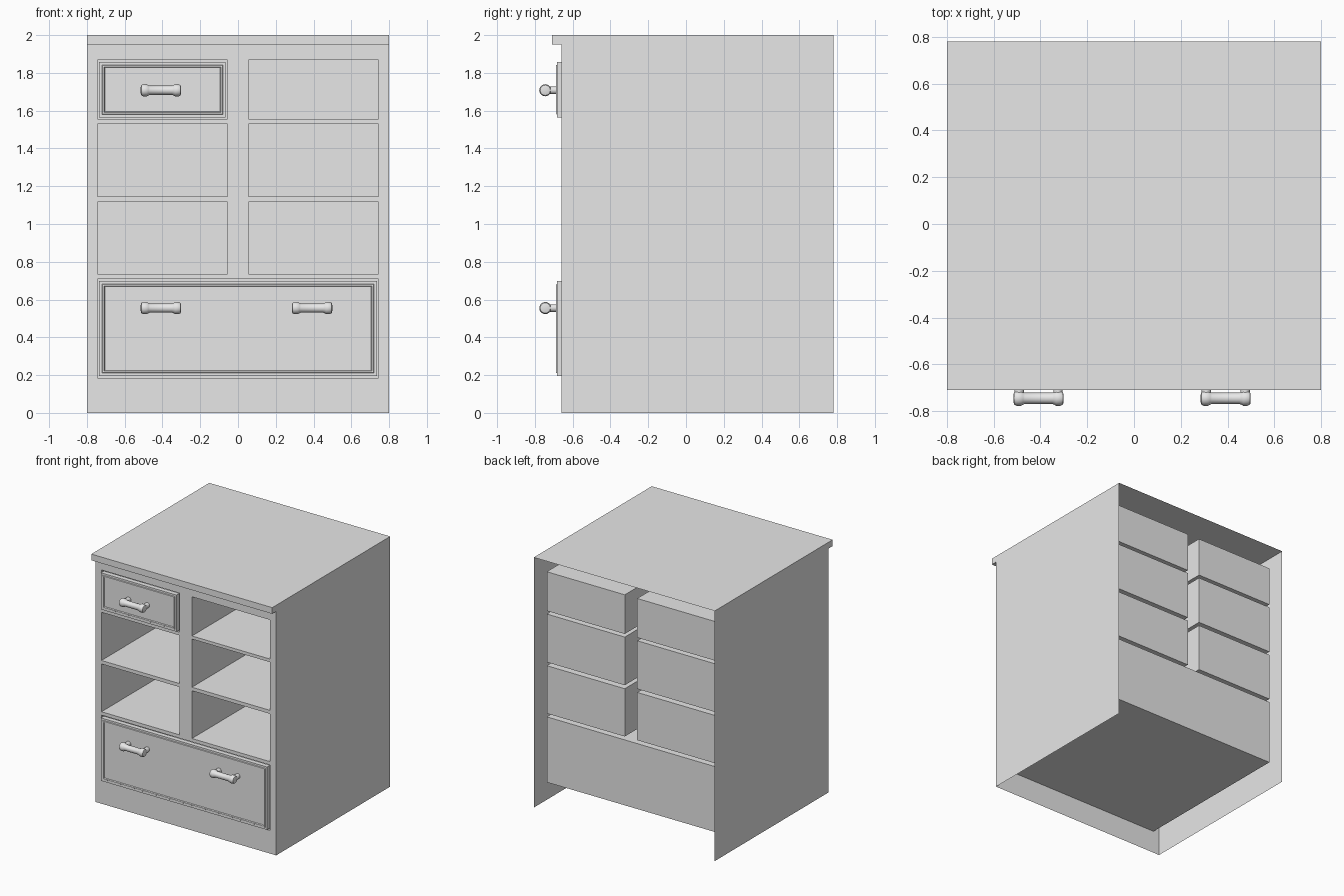
import bpy, bmesh, math
from mathutils import Matrix

cube = bpy.data.objects.get("Cube")
if cube:
    bpy.data.objects.remove(cube, do_unlink=True)

paint = bpy.data.materials.new("light grey paint")
paint.use_nodes = True
GREY = (0.8, 0.8, 0.8, 1)
paint.diffuse_color = GREY
paint.node_tree.nodes["Principled BSDF"].inputs["Base Color"].default_value = GREY

FRONT, BACK, HALF = -0.66, 0.78, 0.8
BIN_BACK = 0.695
INNER, OUTER = 0.055, 0.745
ROWS = [(0.735, 1.117), (1.145, 1.53), (1.555, 1.868)]
BIG = (0.185, 0.708)


def finish(name, bm, smooth=False):
    mesh = bpy.data.meshes.new(name)
    bm.to_mesh(mesh)
    bm.free()
    mesh.materials.append(paint)
    ob = bpy.data.objects.new(name, mesh)
    bpy.context.collection.objects.link(ob)
    if smooth:
        bpy.ops.object.select_all(action='DESELECT')
        ob.select_set(True)
        bpy.context.view_layer.objects.active = ob
        bpy.ops.object.shade_smooth_by_angle(angle=math.radians(40))
    return ob


def open_box(bm, x, y, z, sides):
    """Box made only of the listed sides: l r (x), f b (y), d u (z)."""
    v = [[[bm.verts.new((a, b, c)) for c in z] for b in y] for a in x]
    loops = {
        'l': (v[0][1][0], v[0][0][0], v[0][0][1], v[0][1][1]),
        'r': (v[1][0][0], v[1][1][0], v[1][1][1], v[1][0][1]),
        'f': (v[0][0][0], v[1][0][0], v[1][0][1], v[0][0][1]),
        'b': (v[1][1][0], v[0][1][0], v[0][1][1], v[1][1][1]),
        'd': (v[0][1][0], v[1][1][0], v[1][0][0], v[0][0][0]),
        'u': (v[0][0][1], v[1][0][1], v[1][1][1], v[0][1][1]),
    }
    for s in sides:
        bm.faces.new(loops[s])
    bmesh.ops.delete(bm, geom=[p for p in bm.verts if not p.link_faces], context='VERTS')


# Thin cabinet shell, open at the back and underneath
bm = bmesh.new()
open_box(bm, (-HALF, HALF), (FRONT, BACK), (0, 2), "lru")
finish("cabinet_shell", bm)

# Overhanging lip of the top
bm = bmesh.new()
open_box(bm, (-HALF, HALF), (-0.71, FRONT), (1.95, 2), "lrfdu")
finish("top_lip", bm)

# Front panel with openings cut out of a grid
openings = [(-OUTER, OUTER, *BIG)]
for low, high in ROWS:
    openings += [(-OUTER, -INNER, low, high), (INNER, OUTER, low, high)]
xs = [-HALF, -OUTER, -INNER, INNER, OUTER, HALF]
zs = sorted({0, 1.95, *BIG, *(h for row in ROWS for h in row)})
bm = bmesh.new()
for x in zip(xs, xs[1:]):
    for z in zip(zs, zs[1:]):
        mx, mz = sum(x) / 2, sum(z) / 2
        if not any(a < mx < b and c < mz < d for a, b, c, d in openings):
            open_box(bm, x, (FRONT, BACK), z, "f")
bmesh.ops.remove_doubles(bm, verts=bm.verts, dist=0.0001)
finish("front_panel", bm)

# Drawer bins, open to the front
for i, (a, b, c, d) in enumerate(openings):
    bm = bmesh.new()
    open_box(bm, (a, b), (FRONT, BIN_BACK), (c, d), "lrbdu")
    finish(f"drawer_bin_{i + 1}", bm)


# Drawer fronts with a moulded frame: (inset, depth) rings
MOULDING = [(0.01, -0.645), (0.01, -0.683), (0.025, -0.683), (0.028, -0.688),
            (0.036, -0.688), (0.04, -0.68), (0.047, -0.68)]


def drawer_front(name, a, b, c, d):
    bm = bmesh.new()
    rings = []
    for i, y in MOULDING:
        corners = [(a + i, c + i), (b - i, c + i), (b - i, d - i), (a + i, d - i)]
        rings.append([bm.verts.new((x, y, z)) for x, z in corners])
    for p, q in zip(rings, rings[1:]):
        for k in range(4):
            n = (k + 1) % 4
            bm.faces.new((p[k], p[n], q[n], q[k]))
    bm.faces.new(rings[-1])
    bm.faces.new(rings[0][::-1])
    finish(name, bm)


drawer_front("top_drawer_front", -OUTER, -INNER, *ROWS[2])
drawer_front("bottom_drawer_front", -OUTER, OUTER, *BIG)


# Turned handle: lathed bar with bulbous ends and two stems
END = [(0.107, 0.016), (0.104, 0.027), (0.094, 0.032), (0.075, 0.032),
       (0.066, 0.027), (0.058, 0.024)]


def handle(name, x, z):
    bm = bmesh.new()
    profile = END + [(-p, r) for p, r in reversed(END)]
    n = 20
    rings = [[bm.verts.new((x + p, -0.745 + r * math.cos(k * math.tau / n),
                            z + r * math.sin(k * math.tau / n))) for k in range(n)]
             for p, r in profile]
    for p, q in zip(rings, rings[1:]):
        for k in range(n):
            m = (k + 1) % n
            bm.faces.new((p[k], p[m], q[m], q[k]))
    bm.faces.new(rings[0])
    bm.faces.new(rings[-1])
    for side in (-1, 1):
        place = Matrix.Translation((x + side * 0.083, -0.71, z)) @ Matrix.Rotation(math.pi / 2, 4, 'X')
        bmesh.ops.create_cone(bm, cap_ends=True, segments=16, radius1=0.02,
                              radius2=0.02, depth=0.065, matrix=place)
    bmesh.ops.recalc_face_normals(bm, faces=bm.faces)
    finish(name, bm, smooth=True)


handle("top_drawer_handle", -0.408, 1.708)
handle("bottom_drawer_handle_right", -0.408, 0.555)
handle("bottom_drawer_handle_left", 0.392, 0.555)
